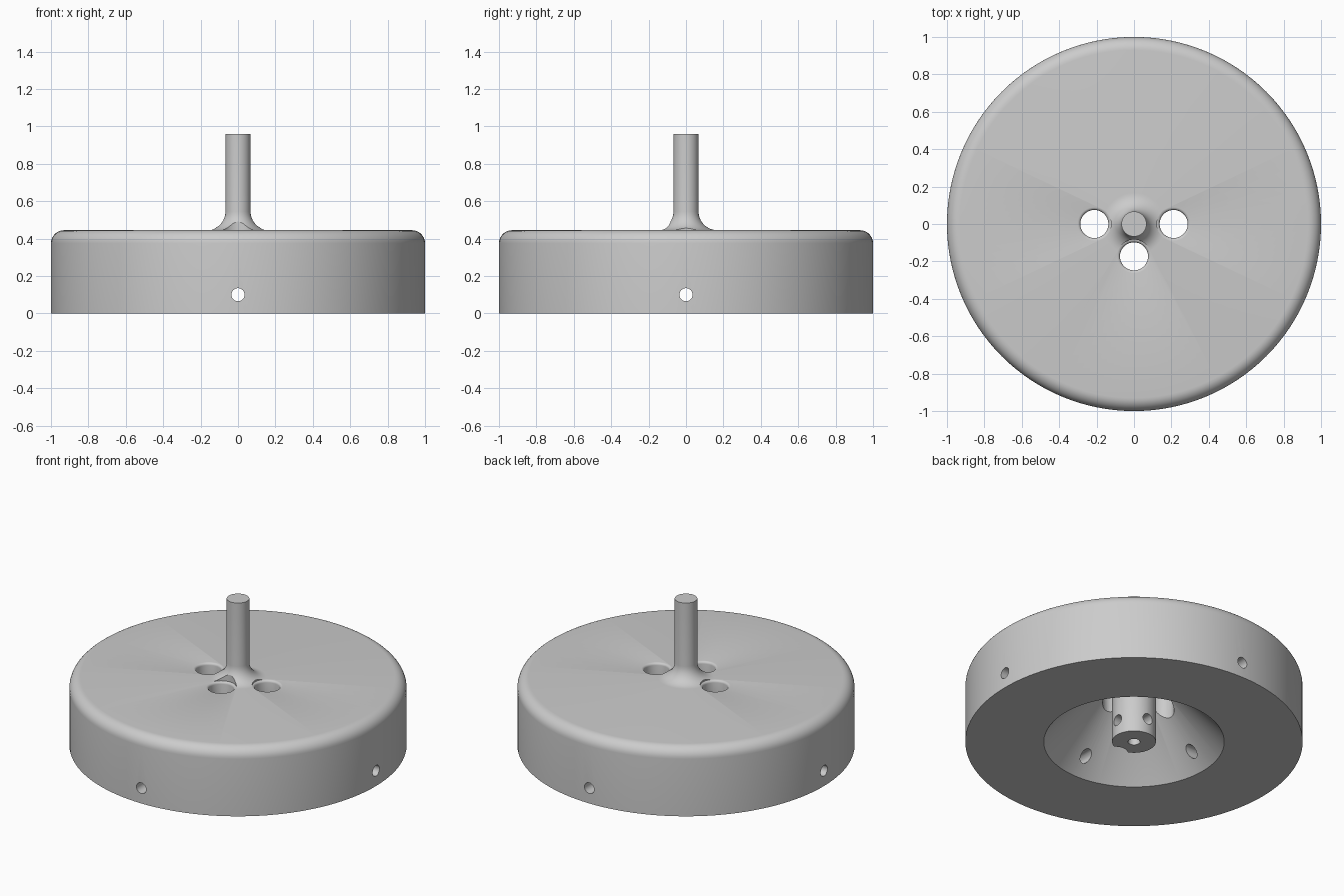
import bpy, bmesh, math
from mathutils import Matrix

if "Cube" in bpy.data.objects:
    bpy.data.objects.remove(bpy.data.objects["Cube"])

SEGMENTS = 128


def arc(cx, cz, r, start, end, steps):
    """Points of a circular arc in the radius/height plane, angles in degrees."""
    angles = [math.radians(start + (end - start) * i / steps) for i in range(steps + 1)]
    return [(cx + r * math.cos(a), cz + r * math.sin(a)) for a in angles]


def lathe(name, profile, segments):
    """Revolve an open profile that starts and ends on the z axis."""
    bm = bmesh.new()
    verts = [bm.verts.new((r, 0, z)) for r, z in profile]
    edges = [bm.edges.new(pair) for pair in zip(verts, verts[1:])]
    bmesh.ops.spin(bm, geom=verts + edges, axis=(0, 0, 1), cent=(0, 0, 0),
                   angle=math.tau, steps=segments, use_duplicate=False)
    bmesh.ops.remove_doubles(bm, verts=bm.verts, dist=1e-5)
    bmesh.ops.recalc_face_normals(bm, faces=bm.faces)
    mesh = bpy.data.meshes.new(name)
    bm.to_mesh(mesh)
    bm.free()
    obj = bpy.data.objects.new(name, mesh)
    bpy.context.collection.objects.link(obj)
    return obj


def cut(target, cutter):
    """Subtract a helper from the target and remove the helper."""
    cutter.hide_render = True
    mod = target.modifiers.new("cut", 'BOOLEAN')
    mod.operation = 'DIFFERENCE'
    mod.solver = 'EXACT'
    mod.object = cutter
    bpy.context.view_layer.objects.active = target
    bpy.ops.object.modifier_apply(modifier=mod.name)
    bpy.data.objects.remove(cutter)


# Wheel: blind bore, hub, conical recess, rounded rim, filleted stem
profile = [(0, 0.3), (0.036, 0.3), (0.036, 0), (0.13, 0)]
profile += [(0.13, 0.33)] + arc(0.18, 0.32, 0.05, 160, 45, 6)
profile += [(0.535, 0), (1, 0)]
profile += arc(0.93, 0.375, 0.07, 0, 90, 8)
profile += arc(0.167, 0.545, 0.1, 270, 180, 10)
profile += [(0.067, 0.96), (0, 0.96)]
wheel = lathe("flywheel", profile, SEGMENTS)

# Three vertical holes with softened upper lips
hole = [(0, -0.1), (0.075, -0.1)] + arc(0.09, 0.43, 0.015, 180, 90, 4) + [(0.09, 0.7), (0, 0.7)]
for x, y in ((-0.212, 0), (0.212, 0), (0, -0.173)):
    cutter = lathe("vertical_hole_cutter", hole, 40)
    cutter.data.transform(Matrix.Translation((x, y, 0)))
    cut(wheel, cutter)

# Two radial pin holes crossing the whole wheel
for axis in 'XY':
    cutter = lathe("pin_hole_cutter", [(0, -1.2), (0.035, -1.2), (0.035, 1.2), (0, 1.2)], 32)
    cutter.data.transform(Matrix.Translation((0, 0, 0.1)) @ Matrix.Rotation(math.pi / 2, 4, axis))
    cut(wheel, cutter)

# Single grey finish
grey = bpy.data.materials.new("grey")
grey.diffuse_color = (0.6, 0.6, 0.6, 1)
grey.use_nodes = True
grey.node_tree.nodes["Principled BSDF"].inputs["Base Color"].default_value = grey.diffuse_color
wheel.data.materials.clear()
wheel.data.materials.append(grey)

bpy.ops.object.select_all(action='DESELECT')
wheel.select_set(True)
bpy.context.view_layer.objects.active = wheel
bpy.ops.object.shade_smooth_by_angle(angle=math.radians(30))
